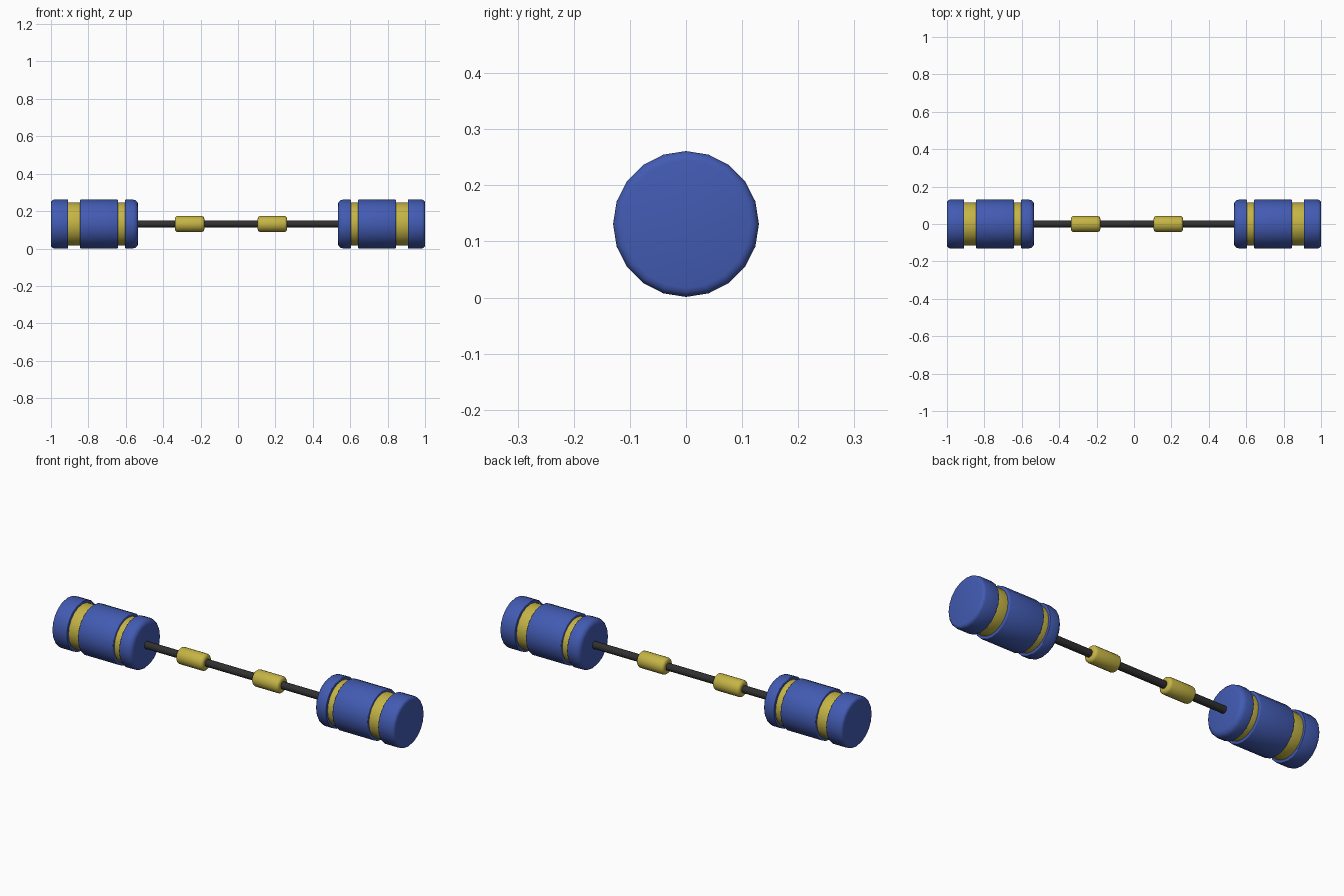
import bpy, bmesh, math

if "Cube" in bpy.data.objects:
    bpy.data.objects.remove(bpy.data.objects["Cube"])

CZ = 0.131  # height of the bar axis


def material(name, rgb):
    m = bpy.data.materials.new(name)
    m.diffuse_color = (*rgb, 1)
    m.use_nodes = True
    m.node_tree.nodes["Principled BSDF"].inputs["Base Color"].default_value = m.diffuse_color
    return m


BLUE = material("blue", (0.055, 0.105, 0.45))
GOLD = material("gold", (0.56, 0.46, 0.06))
DARK = material("dark", (0.03, 0.03, 0.03))


def lathe(name, profile, mat, sides=20):
    """Revolve (x, radius) points around the bar axis, with flat end caps."""
    bm = bmesh.new()
    rings = []
    for x, r in profile:
        rings.append([bm.verts.new((x, r * math.sin(a), CZ + r * math.cos(a)))
                      for a in (2 * math.pi * i / sides for i in range(sides))])
    for a, b in zip(rings, rings[1:]):
        for i in range(sides):
            j = (i + 1) % sides
            bm.faces.new((a[i], a[j], b[j], b[i]))
    bm.faces.new(rings[0])
    bm.faces.new(rings[-1])
    bmesh.ops.recalc_face_normals(bm, faces=bm.faces)
    me = bpy.data.meshes.new(name)
    bm.to_mesh(me)
    bm.free()
    ob = bpy.data.objects.new(name, me)
    bpy.context.collection.objects.link(ob)
    me.materials.append(mat)
    bpy.ops.object.select_all(action='DESELECT')
    ob.select_set(True)
    bpy.context.view_layer.objects.active = ob
    bpy.ops.object.shade_smooth_by_angle(angle=math.radians(40))
    return ob


def drum(name, x0, x1, r, b0, b1, mat):
    """Cylinder from x0 to x1 with rounded rims of size b0 and b1."""
    steps = [math.radians(d) for d in (0, 30, 60, 90)]
    start = [(x0 + b0 * (1 - math.sin(t)), r - b0 * (1 - math.cos(t))) for t in reversed(steps)]
    end = [(x1 - b1 * (1 - math.sin(t)), r - b1 * (1 - math.cos(t))) for t in steps]
    # order the rim points from the flat cap outward to the wall, then back
    start = sorted(start, key=lambda p: (p[0], p[1]))
    end = sorted(end, key=lambda p: (p[0], -p[1]))
    return lathe(name, start + end, mat)


# Central bar
lathe("bar", [(-0.56, 0.019), (0.56, 0.019)], DARK)

# Hand grips
drum("left_grip", -0.338, -0.18, 0.043, 0.015, 0.015, GOLD)
drum("right_grip", 0.105, 0.263, 0.043, 0.015, 0.015, GOLD)

# Weights: (part, inner x, outer x, radius, inner rim, outer rim, material)
PARTS = [
    ("inner_cap", 0.534, 0.604, 0.13, 0.026, 0.003, BLUE),
    ("inner_band", 0.59, 0.655, 0.116, 0.002, 0.002, GOLD),
    ("weight_body", 0.641, 0.845, 0.13, 0.004, 0.004, BLUE),
    ("outer_band", 0.83, 0.92, 0.116, 0.002, 0.002, GOLD),
    ("outer_cap", 0.908, 1.0, 0.13, 0.003, 0.016, BLUE),
]
for part, a, b, r, ba, bb, mat in PARTS:
    drum("right_" + part, a, b, r, ba, bb, mat)
    drum("left_" + part, -b, -a, r, bb, ba, mat)
